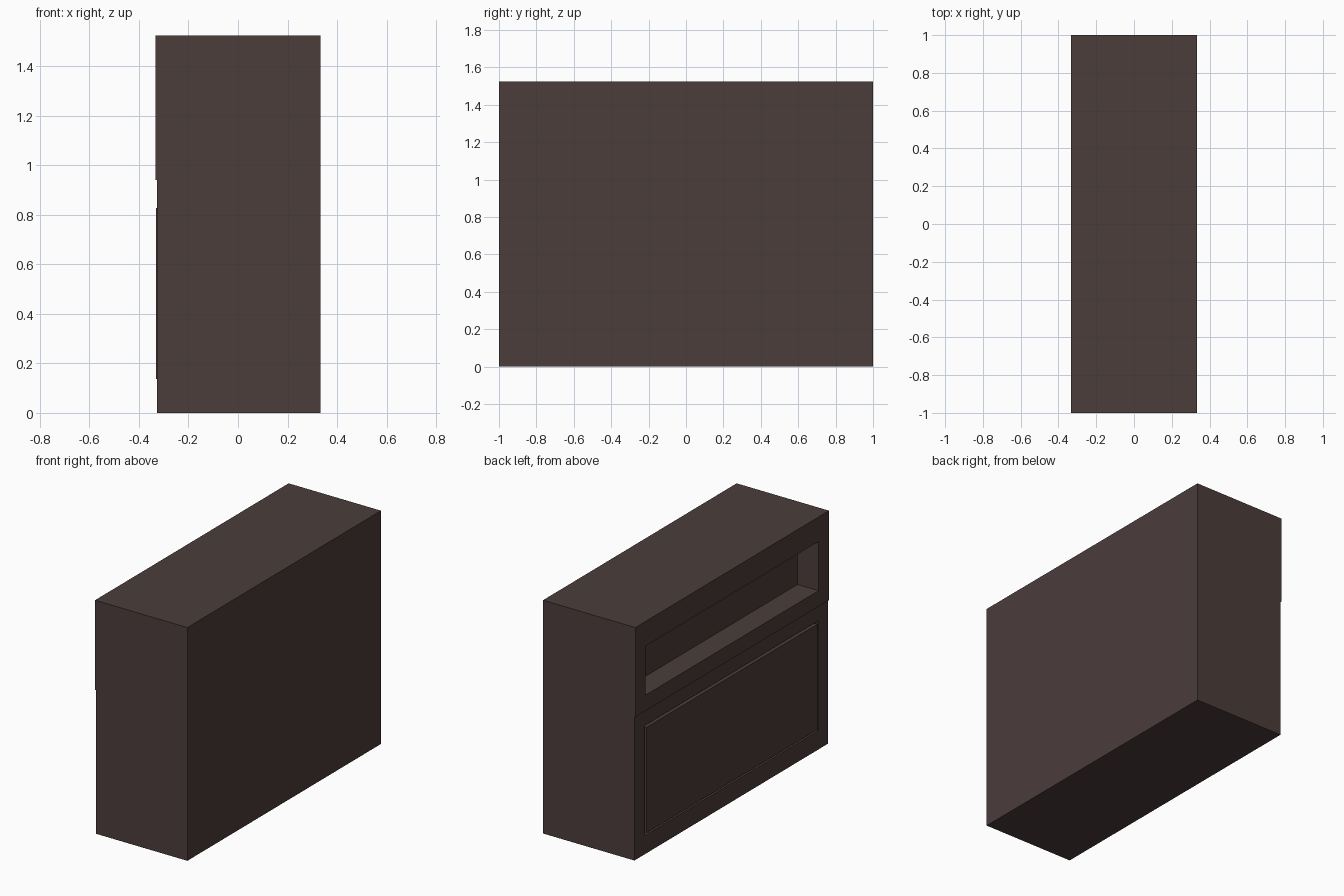
import bpy, bmesh

if "Cube" in bpy.data.objects:
    bpy.data.objects.remove(bpy.data.objects["Cube"])

mat = bpy.data.materials.new("dark_brown")
mat.diffuse_color = (0.07, 0.047, 0.044, 1)
mat.use_nodes = True
mat.node_tree.nodes["Principled BSDF"].inputs["Base Color"].default_value = mat.diffuse_color


def prism(name, profile, y0, y1):
    """Extrude an (x, z) profile along y."""
    bm = bmesh.new()
    face = bm.faces.new([bm.verts.new((x, y0, z)) for x, z in profile])
    ext = bmesh.ops.extrude_face_region(bm, geom=[face])
    verts = [g for g in ext["geom"] if isinstance(g, bmesh.types.BMVert)]
    bmesh.ops.translate(bm, vec=(0, y1 - y0, 0), verts=verts)
    bmesh.ops.recalc_face_normals(bm, faces=bm.faces)
    me = bpy.data.meshes.new(name)
    bm.to_mesh(me)
    bm.free()
    me.materials.append(mat)
    ob = bpy.data.objects.new(name, me)
    bpy.context.collection.objects.link(ob)
    return ob


def box(name, x0, x1, half_y, z0, z1):
    return prism(name, [(x0, z0), (x1, z0), (x1, z1), (x0, z1)], -half_y, half_y)


def cut(target, cutter):
    mod = target.modifiers.new("cut", 'BOOLEAN')
    mod.operation = 'DIFFERENCE'
    mod.solver = 'EXACT'
    mod.object = cutter
    bpy.context.view_layer.objects.active = target
    bpy.ops.object.modifier_apply(modifier=mod.name)
    bpy.data.objects.remove(cutter)


# Cabinet body: upper part overhangs the lower part slightly
BACK, UPPER, LOWER = 0.334, -0.334, -0.327
body = prism("cabinet_body", [(LOWER, 0), (BACK, 0), (BACK, 1.525),
                              (UPPER, 1.525), (UPPER, 0.94), (LOWER, 0.94)], -1, 1)

# Open shelf niche in the upper part
cut(body, box("niche_cutter", -0.4, UPPER + 0.152, 0.893, 1.043, 1.364))

# Recess for the lower panel
cut(body, box("recess_cutter", -0.4, LOWER + 0.03, 0.898, 0.122, 0.842))

# Door panel, standing slightly proud with a thin gap all round
box("door_panel", -0.332, LOWER + 0.03, 0.883, 0.137, 0.827)
